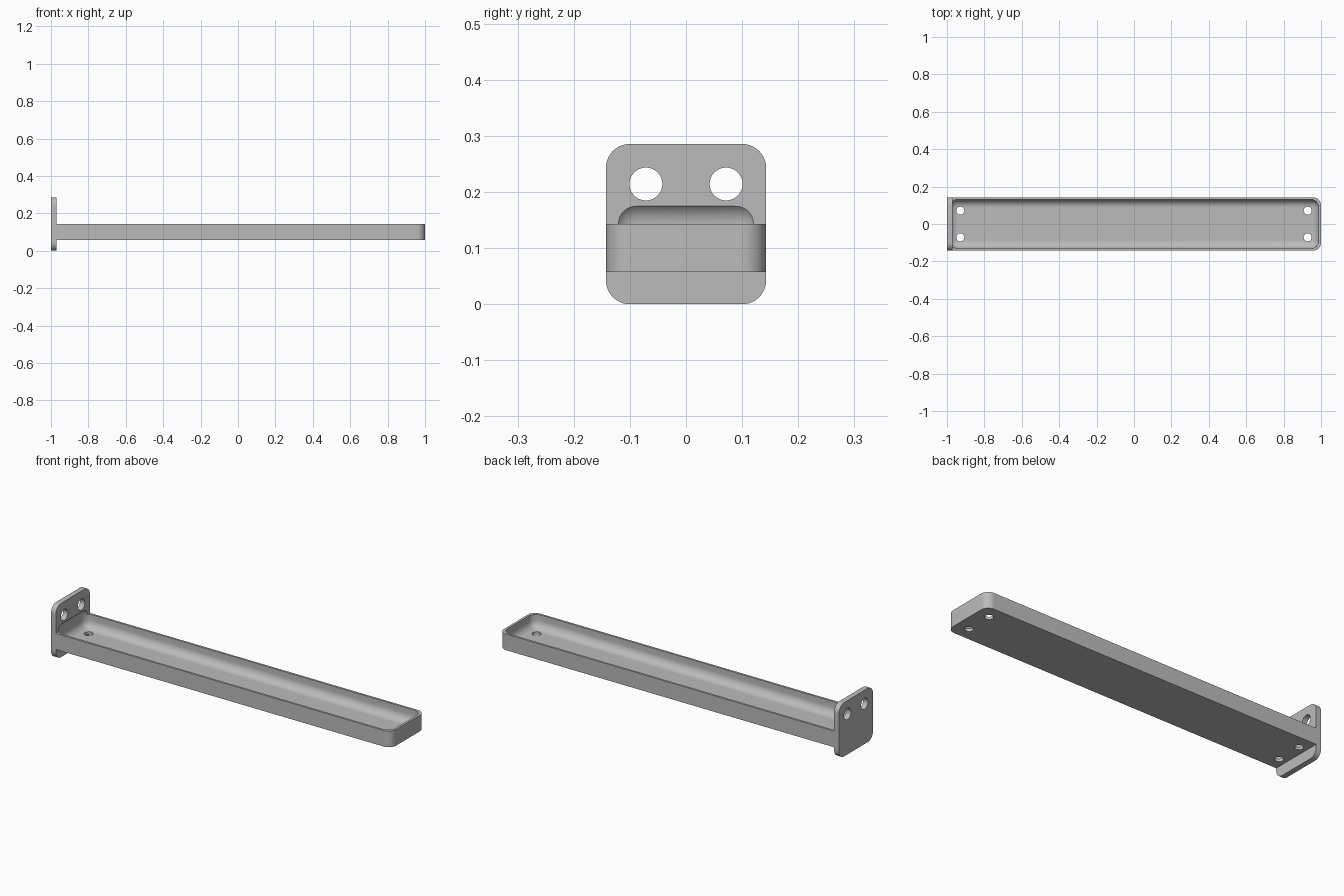
import bpy, bmesh, math
from mathutils import Matrix, Vector

MM = 1 / 70          # design unit: the whole tray is 140 units long

if "Cube" in bpy.data.objects:
    bpy.data.objects.remove(bpy.data.objects["Cube"])

grey = bpy.data.materials.new("plain grey")
grey.use_nodes = True
colour = (0.5, 0.5, 0.5, 1)
grey.diffuse_color = colour
grey.node_tree.nodes["Principled BSDF"].inputs["Base Color"].default_value = colour


def make_object(name, bm):
    bmesh.ops.scale(bm, vec=(MM, MM, MM), verts=bm.verts)
    bmesh.ops.recalc_face_normals(bm, faces=bm.faces)
    mesh = bpy.data.meshes.new(name)
    bm.to_mesh(mesh)
    bm.free()
    mesh.materials.append(grey)
    obj = bpy.data.objects.new(name, mesh)
    bpy.context.collection.objects.link(obj)
    return obj


def rounded_box(name, low, high, radius, pick):
    """Box between two corners, with the edges chosen by pick rounded."""
    low, high = Vector(low), Vector(high)
    bm = bmesh.new()
    bmesh.ops.create_cube(bm, size=1)
    for v in bm.verts:
        v.co = (low + high) / 2 + v.co * (high - low)
    edges = [e for e in bm.edges if pick(e.verts[0].co, e.verts[1].co)]
    bmesh.ops.bevel(bm, geom=edges, offset=radius, segments=10,
                    profile=0.5, affect='EDGES')
    return make_object(name, bm)


def drill(name, centre, radius, axis):
    bm = bmesh.new()
    turn = Matrix.Rotation(math.pi / 2, 4, 'Y') if axis == 'X' else Matrix()
    bmesh.ops.create_cone(bm, cap_ends=True, segments=40, radius1=radius,
                          radius2=radius, depth=6,
                          matrix=Matrix.Translation(centre) @ turn)
    return make_object(name, bm)


def combine(target, tool, operation):
    mod = target.modifiers.new(operation.lower(), 'BOOLEAN')
    mod.operation, mod.solver, mod.object = operation, 'EXACT', tool
    bpy.context.view_layer.objects.active = target
    bpy.ops.object.modifier_apply(modifier=mod.name)
    bpy.data.objects.remove(tool)


# Upright mounting plate, rounded at its four corners
body = rounded_box("wall_mounted_tray", (-70, -10, 0), (-68, 10, 20), 3,
                   lambda a, b: abs(a.x - b.x) > 1)

# Long tray body, rounded at the two free corners
tray = rounded_box("tray_body", (-69, -10, 4), (70, 10, 10), 3,
                   lambda a, b: abs(a.z - b.z) > 1 and a.x > 0)
combine(body, tray, 'UNION')

# Hollow with rounded floor edges, reaching halfway into the plate
hollow = rounded_box("hollow_cutter", (-69, -9.2, 5), (69.1, 9.2, 13), 3,
                     lambda a, b: True)
combine(body, hollow, 'DIFFERENCE')

# Screw holes in the plate and drain holes in the tray floor
for side in (-5, 5):
    combine(body, drill("plate_hole", (-69, side, 15), 2.05, 'X'), 'DIFFERENCE')
    for end in (-65, 65):
        combine(body, drill("floor_hole", (end, side, 4.5), 1.5, 'Z'), 'DIFFERENCE')

bpy.ops.object.select_all(action='DESELECT')
body.select_set(True)
bpy.context.view_layer.objects.active = body
bpy.ops.object.shade_smooth_by_angle(angle=math.radians(30))
